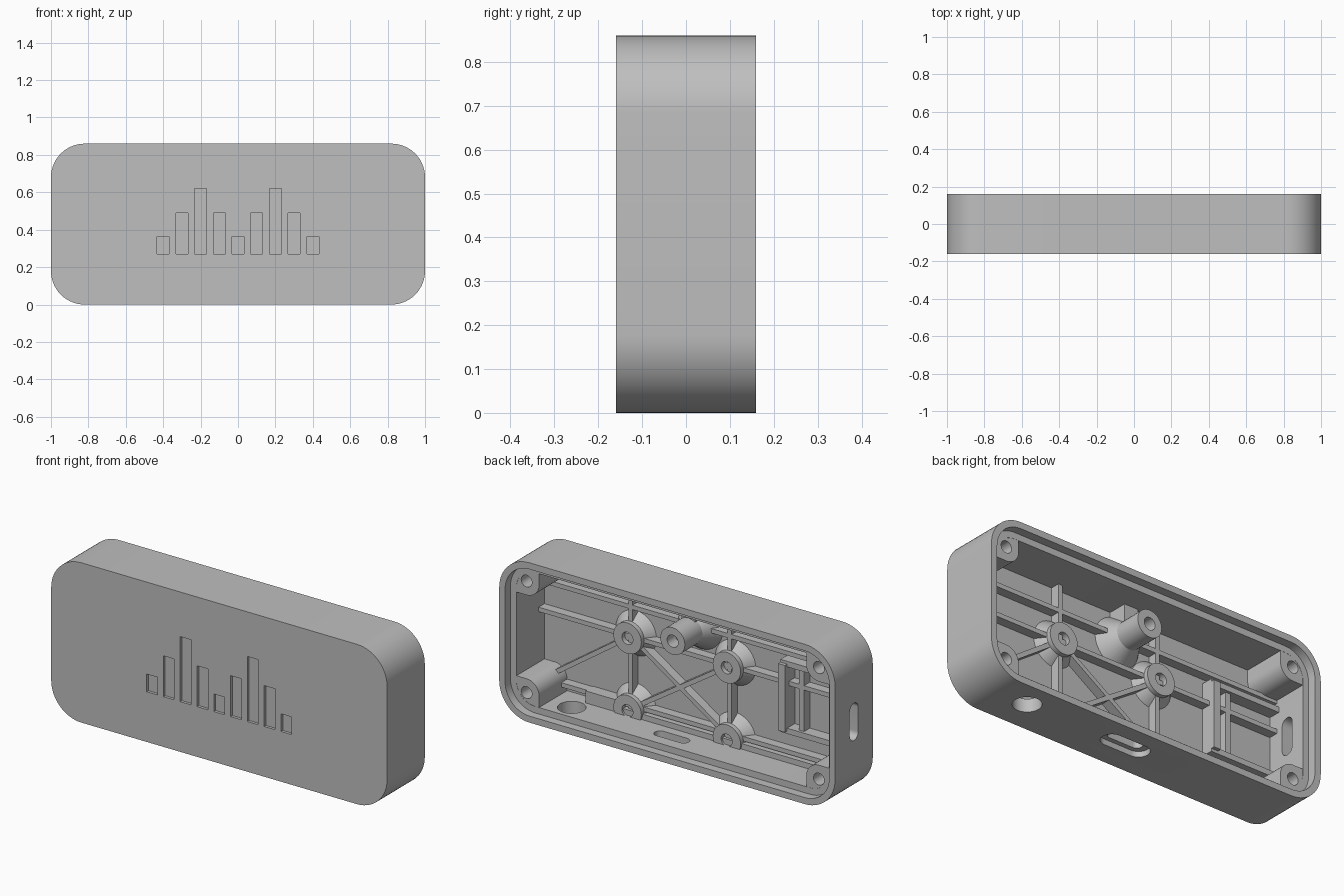
import bpy, bmesh, math

if "Cube" in bpy.data.objects:
    bpy.data.objects.remove(bpy.data.objects["Cube"])

grey = bpy.data.materials.new("matte_grey")
grey.diffuse_color = (0.52, 0.52, 0.52, 1)
grey.use_nodes = True
grey.node_tree.nodes["Principled BSDF"].inputs["Base Color"].default_value = grey.diffuse_color
FLOOR, LEDGE = -0.125, 0.114   # inner face of the front wall, lid ledge


def finish(bm, name, smooth=True):
    bmesh.ops.remove_doubles(bm, verts=bm.verts, dist=1e-5)
    bmesh.ops.recalc_face_normals(bm, faces=bm.faces)
    me = bpy.data.meshes.new(name)
    bm.to_mesh(me)
    bm.free()
    ob = bpy.data.objects.new(name, me)
    bpy.context.collection.objects.link(ob)
    me.materials.append(grey)
    if smooth:
        shade(ob)
    return ob


def shade(ob):
    bpy.ops.object.select_all(action='DESELECT')
    ob.select_set(True)
    bpy.context.view_layer.objects.active = ob
    bpy.ops.object.shade_smooth_by_angle(angle=math.radians(30))


def rounded(cx, cz, hx, hz, r, n=10):
    """Rounded rectangle outline in the xz plane."""
    pts = []
    for k, (sx, sz) in enumerate([(1, 1), (-1, 1), (-1, -1), (1, -1)]):
        for i in range(n + 1):
            a = math.pi / 2 * (k + i / n)
            pts.append((cx + sx * (hx - r) + r * math.cos(a), cz + sz * (hz - r) + r * math.sin(a)))
    return pts


def loft(name, rings, smooth=True):
    """Bridge outlines given as (points, y), capping both ends."""
    bm = bmesh.new()
    loops = [[bm.verts.new((x, y, z)) for x, z in pts] for pts, y in rings]
    for a, b in zip(loops, loops[1:]):
        for i in range(len(a)):
            j = (i + 1) % len(a)
            bm.faces.new((a[i], a[j], b[j], b[i]))
    bm.faces.new(loops[0])
    bm.faces.new(loops[-1])
    return finish(bm, name, smooth)


def box(name, x0, x1, y0, y1, z0, z1):
    return loft(name, [([(x0, z0), (x1, z0), (x1, z1), (x0, z1)], y) for y in (y0, y1)], False)


def circle(x, z, r, n=32):
    return [(x + r * math.cos(2 * math.pi * i / n), z + r * math.sin(2 * math.pi * i / n)) for i in range(n)]


def rib(name, p, q, w=0.024, top=-0.075):
    """Straight stiffening rib on the floor between two xz points."""
    dx, dz = q[0] - p[0], q[1] - p[1]
    d = math.hypot(dx, dz)
    nx, nz = -dz / d * w / 2, dx / d * w / 2
    pts = [(p[0] + nx, p[1] + nz), (q[0] + nx, q[1] + nz), (q[0] - nx, q[1] - nz), (p[0] - nx, p[1] - nz)]
    return loft(name, [(pts, FLOOR - 0.01), (pts, top)], False)


def cut(ob, cutters):
    for c in cutters:
        m = ob.modifiers.new("cut", 'BOOLEAN')
        m.operation, m.solver, m.object = 'DIFFERENCE', 'EXACT', c
    bpy.context.view_layer.update()
    me = bpy.data.meshes.new_from_object(ob.evaluated_get(bpy.context.evaluated_depsgraph_get()))
    ob.modifiers.clear()
    ob.data = me
    for c in cutters:
        bpy.data.objects.remove(c)
    shade(ob)


def ring(inset):
    return rounded(0, 0.43, 1 - inset, 0.43 - inset, 0.18 - inset, 14)


# Shell with lid recess and ledge, open at the back
shell = loft("case_shell", [(ring(0), -0.16), (ring(0), 0.16), (ring(0.035), 0.16),
                            (ring(0.035), LEDGE), (ring(0.07), LEDGE), (ring(0.07), FLOOR)])

# Engraved bars, side port, and bottom openings
cutters = []
for i, top in enumerate([0.365, 0.49, 0.62, 0.49, 0.365, 0.49, 0.62, 0.49, 0.365]):
    x = -0.4 + 0.1 * i
    cutters.append(box("bar_cutter", x - 0.032, x + 0.032, -0.2, -0.145, 0.27, top))


def bottom_cutter(pts, z0, z1):
    c = loft("bottom_cutter", [(pts, z0), (pts, z1)])
    for v in c.data.vertices:
        x, y, z = v.co
        v.co = (x, z, y)
    c.data.flip_normals()
    return c


cutters.append(bottom_cutter(circle(0.666, 0.02, 0.07), -0.1, 0.2))
cutters.append(bottom_cutter(rounded(0.07, 0.02, 0.10, 0.03, 0.029), -0.1, 0.2))
cutters.append(bottom_cutter(rounded(0.07, 0.02, 0.135, 0.055, 0.054), -0.1, 0.03))
port = loft("port_cutter", [(rounded(0, 0.43, 0.036, 0.1, 0.035), y) for y in (-1.1, -0.9)])
for v in port.data.vertices:
    x, y, z = v.co
    v.co = (y, x, z)
port.data.flip_normals()
cutters.append(port)
cut(shell, cutters)

# Corner screw posts: a square to the corner with a rounded inner side
for sx in (-1, 1):
    for sz in (-1, 1):
        cx, cz, r = sx * 0.87, 0.43 + sz * 0.30, 0.075
        arc = [(cx - sx * r * math.cos(a), cz - sz * r * math.sin(a))
               for a in [math.pi / 2 * i / 10 for i in range(11)]]
        ex, ez = sx * 0.94, 0.43 + sz * 0.37
        pts = [(cx - sx * r, ez)] + arc + [(ex, cz - sz * r), (ex, ez)]
        post = loft("screw_post", [(pts, FLOOR - 0.01), (pts, LEDGE - 0.001)])
        cut(post, [loft("hole_cutter", [(circle(cx, cz, 0.032, 24), y) for y in (0.0, 0.2)])])


# Board standoffs with flared feet and blind holes
def standoff(name, x, z, r, top, foot, rise):
    prof = [(foot, FLOOR - 0.005), (r, FLOOR + rise), (r, top), (0.033, top), (0.033, top - 0.07)]
    return loft(name, [(circle(x, z, rr), y) for rr, y in prof])


XL, XR, ZT, ZB = 0.384, -0.207, 0.49, 0.10
for x in (XL, XR):
    standoff("board_standoff", x, ZT, 0.083, -0.05, 0.125, 0.05)
    # lower pair is trimmed against the bottom wall
    low = standoff("board_standoff", x, ZB, 0.083, -0.05, 0.125, 0.05)
    cut(low, [box("trim_cutter", x - 0.3, x + 0.3, -0.3, 0.3, -0.2, 0.03)])
    rib("vertical_rib", (x, 0.05), (x, 0.81))
standoff("centre_post", 0, 0.64, 0.073, LEDGE, 0.135, 0.09)
box("centre_post_web", -0.04, 0.04, FLOOR - 0.01, -0.02, 0.68, 0.81)

# Horizontal and diagonal ribs
for z in (ZB + 0.02, ZT, 0.65):
    rib("horizontal_rib", (-0.94, z), (0.94, z))
rib("diagonal_rib", (XL, ZT), (XR, ZB))
rib("diagonal_rib", (XR, ZT), (XL, ZB))
rib("diagonal_rib", (XL, ZT), (0.87, 0.15))

# Step along the bottom wall and its end block
box("bottom_step", -0.94, 0.52, FLOOR - 0.01, -0.06, 0.05, 0.10)
box("step_end_block", 0.46, 0.64, FLOOR - 0.01, -0.06, 0.05, 0.135)

# Holder for the side port board
box("port_holder_plate", -0.56, -0.52, FLOOR - 0.01, -0.04, 0.24, 0.60)
box("port_holder_plate", -0.65, -0.62, FLOOR - 0.01, -0.075, 0.24, 0.60)
for z in (0.24, 0.60):
    box("port_holder_rail", -0.94, -0.52, FLOOR - 0.01, -0.06, z - 0.015, z + 0.015)
